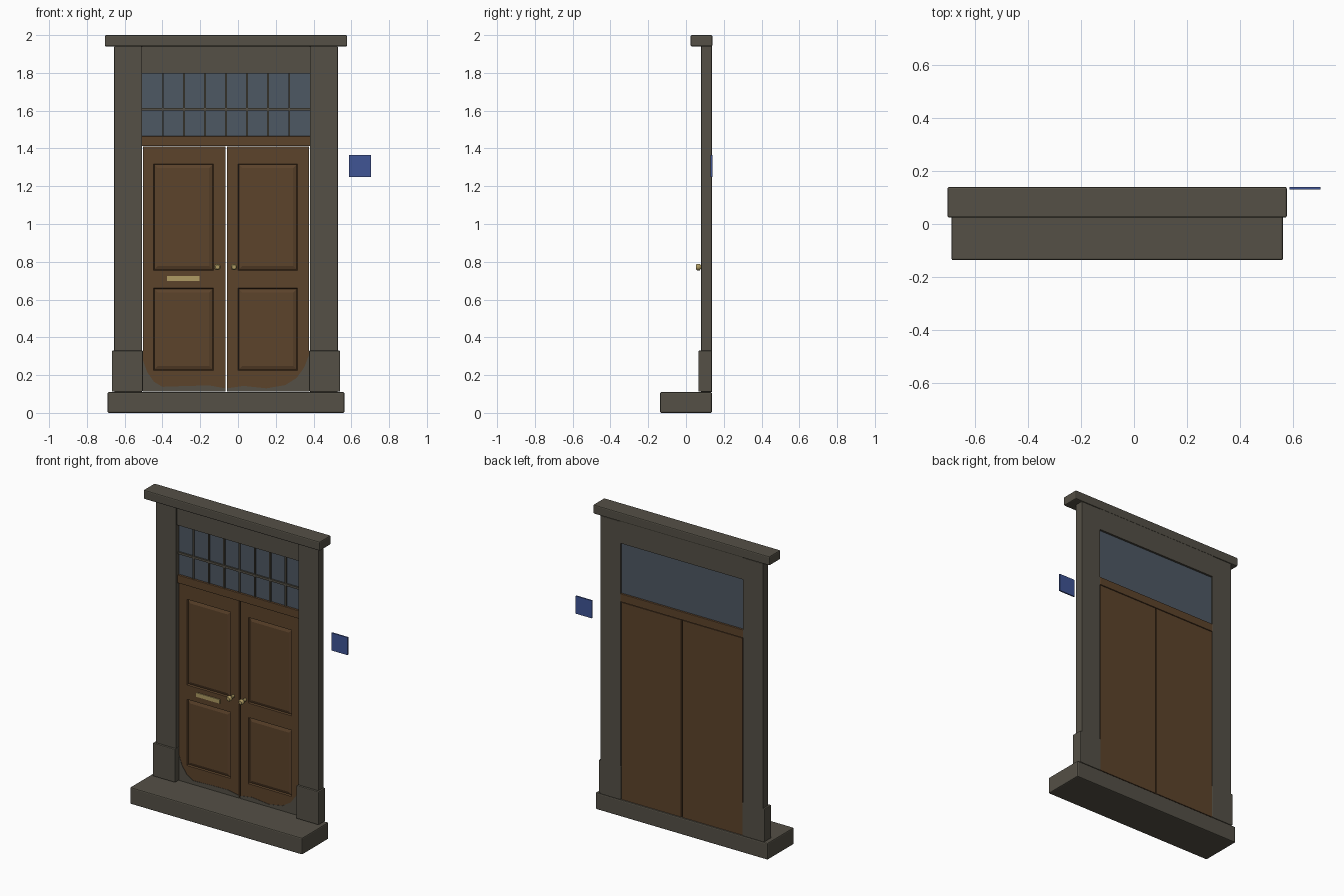
import bpy, bmesh, math
from mathutils import Vector

if "Cube" in bpy.data.objects:
    bpy.data.objects.remove(bpy.data.objects["Cube"])


def material(name, rgb):
    m = bpy.data.materials.new(name)
    m.diffuse_color = (*rgb, 1)
    m.use_nodes = True
    m.node_tree.nodes["Principled BSDF"].inputs["Base Color"].default_value = m.diffuse_color
    return m


STONE = material("grey stone", (0.089, 0.080, 0.061))
WOOD = material("brown wood", (0.107, 0.056, 0.024))
GLASS = material("blue grey glass", (0.076, 0.098, 0.127))
BLUE = material("blue enamel", (0.050, 0.089, 0.300))
BRASS = material("brass", (0.430, 0.330, 0.125))


def finish(name, bm, mat):
    bmesh.ops.recalc_face_normals(bm, faces=bm.faces)
    me = bpy.data.meshes.new(name)
    bm.to_mesh(me)
    bm.free()
    me.materials.append(mat)
    ob = bpy.data.objects.new(name, me)
    bpy.context.collection.objects.link(ob)
    return ob


def box(name, x, y, z, mat, bevel=0.0):
    """Box given by its (min, max) along each axis."""
    bm = bmesh.new()
    bmesh.ops.create_cube(bm, size=1)
    for v in bm.verts:
        v.co = Vector(r[0] if c < 0 else r[1] for c, r in zip(v.co, (x, y, z)))
    if bevel:
        bmesh.ops.bevel(bm, geom=bm.edges[:], offset=bevel, segments=2,
                        profile=0.5, affect='EDGES')
    return finish(name, bm, mat)


BACK = 0.137
DOOR_Y = 0.107
CX = -0.0635          # centre line of the doorway

# Stone surround
box("step", (-0.69, 0.563), (-0.137, BACK), (0, 0.11), STONE, 0.007)
box("cornice", (-0.705, 0.578), (0.024, 0.14), (1.94, 2.0), STONE, 0.007)
box("frieze", (-0.512, 0.385), (0.09, BACK), (1.797, 1.942), STONE)
for side, s in (("left", -1), ("right", 1)):
    def span(a, b):
        return tuple(sorted((CX + s * a, CX + s * b)))
    box(side + "_pilaster", span(0.445, 0.592), (0.08, BACK), (0.11, 1.94), STONE, 0.003)
    box(side + "_plinth", span(0.440, 0.604), (0.066, BACK), (0.112, 0.33), STONE, 0.005)

# Fanlight with glazing bars
box("fanlight_glass", (-0.51, 0.383), (0.112, 0.124), (1.46, 1.80), GLASS)
box("fanlight_cross_bar", (-0.51, 0.383), (0.102, 0.114), (1.601, 1.615), STONE)
for i in range(1, 8):
    x = -0.51 + 0.893 * i / 8
    box(f"fanlight_bar_{i}", (x - 0.005, x + 0.005), (0.103, 0.114), (1.46, 1.80), STONE)
box("transom", (-0.51, 0.383), (0.098, BACK), (1.412, 1.465), WOOD, 0.003)


# Panelled doors
def door(name, x0, x1, p0, p1):
    xs = (x0, p0, p1, x1)
    zs = (0.113, 0.225, 0.66, 0.755, 1.318, 1.409)
    bm = bmesh.new()
    g = [[bm.verts.new((x, DOOR_Y, z)) for x in xs] for z in zs]
    panels = []
    for j in range(5):
        for i in range(3):
            f = bm.faces.new((g[j][i], g[j][i + 1], g[j + 1][i + 1], g[j + 1][i]))
            if i == 1 and j in (1, 3):
                panels.append(f)
    bm.normal_update()
    rim = [e for e in bm.edges if e.is_boundary]
    # sunk moulding, then raised field
    bmesh.ops.inset_individual(bm, faces=panels, thickness=0.006, depth=-0.010)
    bmesh.ops.inset_individual(bm, faces=panels, thickness=0.026, depth=0.007)
    new = bmesh.ops.extrude_edge_only(bm, edges=rim)["geom"]
    for v in new:
        if isinstance(v, bmesh.types.BMVert):
            v.co.y = BACK - 0.003
    bmesh.ops.holes_fill(bm, edges=[e for e in bm.edges if e.is_boundary], sides=0)
    return finish(name, bm, WOOD)


door("left_door", -0.504, -0.067, -0.447, -0.130)
door("right_door", -0.058, 0.377, 0.0, 0.315)


# Worn grey patches along the door bottoms
def worn_patch(name, outline):
    pts = [(outline[0][0], 0.113)] + outline + [(outline[-1][0], 0.113)]
    bm = bmesh.new()
    f = bm.faces.new([bm.verts.new((x, DOOR_Y - 0.002, z)) for x, z in pts])
    r = bmesh.ops.extrude_face_region(bm, geom=[f])["geom"]
    for v in r:
        if isinstance(v, bmesh.types.BMVert):
            v.co.y += 0.003
    return finish(name, bm, STONE)


worn_patch("left_worn_patch", [(-0.504, 0.28), (-0.48, 0.215), (-0.445, 0.165),
                               (-0.40, 0.138), (-0.26, 0.143), (-0.15, 0.145),
                               (-0.067, 0.13)])
worn_patch("right_worn_patch", [(-0.058, 0.13), (0.03, 0.143), (0.15, 0.13),
                                (0.25, 0.147), (0.31, 0.185), (0.35, 0.24),
                                (0.377, 0.31)])


# Brass fittings
def knob(name, x):
    prof = ((0.010, 0.0), (0.010, -0.028), (0.017, -0.034), (0.017, -0.048), (0.011, -0.054))
    n = 16
    bm = bmesh.new()
    rings = [[bm.verts.new((x + r * math.cos(2 * math.pi * k / n), DOOR_Y + d,
                            0.772 + r * math.sin(2 * math.pi * k / n)))
              for k in range(n)] for r, d in prof]
    for a, b in zip(rings, rings[1:]):
        for k in range(n):
            bm.faces.new((a[k], a[(k + 1) % n], b[(k + 1) % n], b[k]))
    bm.faces.new(rings[0])
    bm.faces.new(rings[-1])
    for f in bm.faces:
        f.smooth = len(f.verts) == 4
    return finish(name, bm, BRASS)


knob("left_knob", -0.109)
knob("right_knob", -0.021)
box("letter_slot", (-0.377, -0.204), (DOOR_Y - 0.006, DOOR_Y + 0.002), (0.698, 0.725), BRASS)

# Wall plaque beside the door
box("wall_plaque", (0.587, 0.705), (0.131, 0.14), (1.249, 1.365), BLUE)
